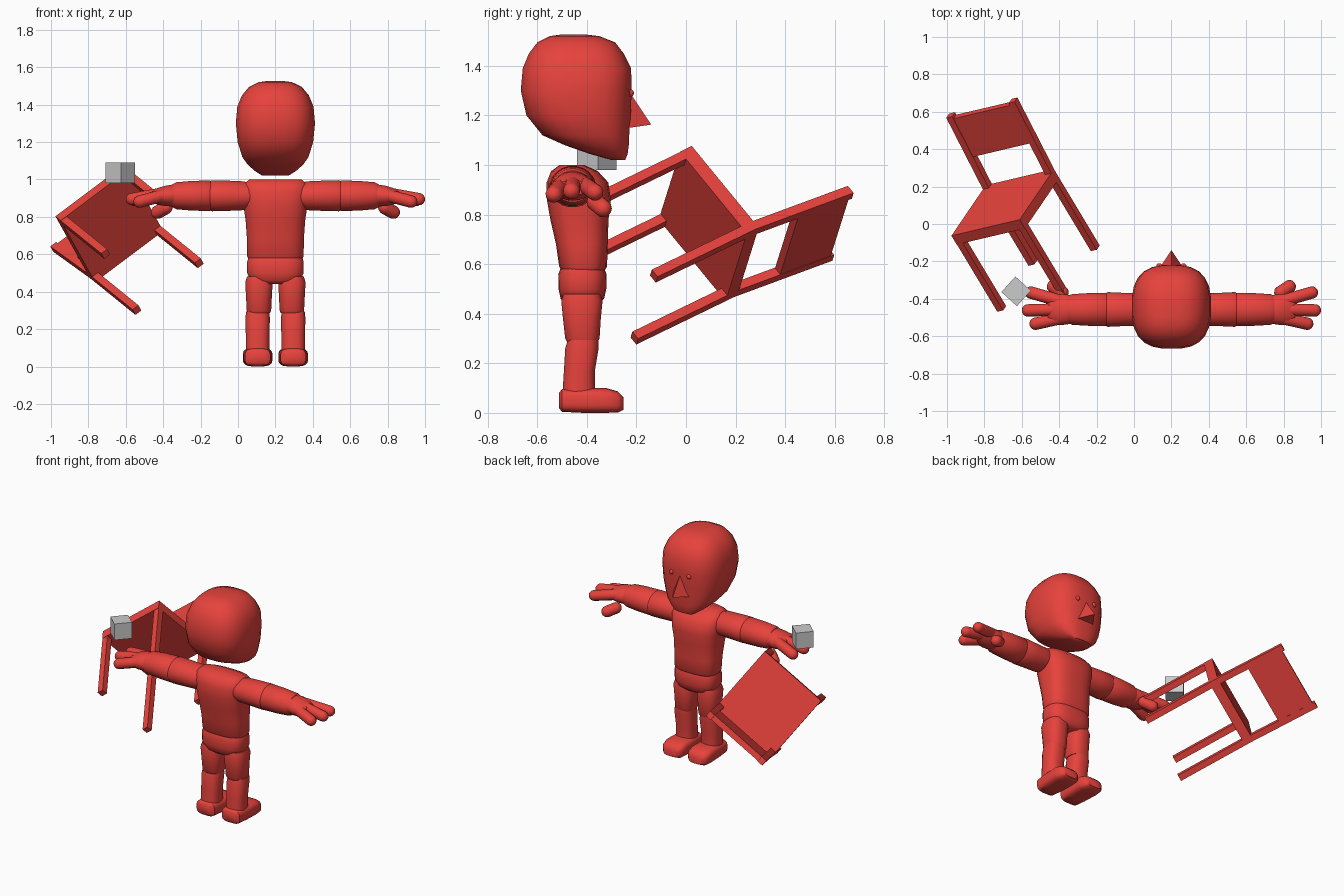
import bpy, bmesh, math
from mathutils import Matrix, Vector

if "Cube" in bpy.data.objects:
    bpy.data.objects.remove(bpy.data.objects["Cube"])

CX = 0.2  # the figure's plane of symmetry


def material(name, rgb):
    m = bpy.data.materials.new(name)
    m.diffuse_color = (*rgb, 1)
    m.use_nodes = True
    m.node_tree.nodes["Principled BSDF"].inputs["Base Color"].default_value = m.diffuse_color
    return m


RED = material("red", (0.8, 0.055, 0.045))
GREY = material("grey", (0.6, 0.6, 0.6))


def finish(name, bm, mat, smooth=True):
    bmesh.ops.recalc_face_normals(bm, faces=bm.faces[:])
    me = bpy.data.meshes.new(name)
    bm.to_mesh(me)
    bm.free()
    me.materials.append(mat)
    ob = bpy.data.objects.new(name, me)
    bpy.context.collection.objects.link(ob)
    if smooth:
        bpy.ops.object.select_all(action='DESELECT')
        bpy.context.view_layer.objects.active = ob
        ob.select_set(True)
        bpy.ops.object.shade_smooth_by_angle(angle=math.radians(50))
    return ob


def loft(name, sections, axis='z', power=2.0, sides=20, matrix=None):
    """Skin superellipse rings: (position, centre a, centre b, radius a, radius b)."""
    bm = bmesh.new()
    rings = []
    for t, ca, cb, ra, rb in sections:
        ring = []
        for i in range(sides):
            an = 2 * math.pi * (i + 0.5) / sides
            c, s = math.cos(an), math.sin(an)
            a = ca + ra * math.copysign(abs(c) ** (2 / power), c)
            b = cb + rb * math.copysign(abs(s) ** (2 / power), s)
            co = {'x': (t, a, b), 'y': (a, t, b), 'z': (a, b, t)}[axis]
            ring.append(bm.verts.new(co))
        rings.append(ring)
    for lo, hi in zip(rings, rings[1:]):
        for i in range(sides):
            j = (i + 1) % sides
            bm.faces.new((lo[i], lo[j], hi[j], hi[i]))
    bm.faces.new(rings[0])
    bm.faces.new(rings[-1])
    if matrix:
        bm.transform(matrix)
    return finish(name, bm, RED)


def capsule(name, p, q, r):
    """Round-ended finger from p to q, the ends lying r beyond them."""
    p, q = Vector(p), Vector(q)
    length = (q - p).length
    prof = []
    for k in range(6):
        a = math.pi / 2 * k / 5
        prof.append((-r * math.cos(a), max(r * math.sin(a), 0.004)))
    prof += [(length - t, w) for t, w in reversed(prof)]
    m = Matrix.Translation(p) @ (q - p).to_track_quat('Z', 'Y').to_matrix().to_4x4()
    loft(name, [(t, 0, 0, w, w) for t, w in prof], sides=12, matrix=m)


def prism(name, bottom, top, mat, matrix):
    """Six-sided block between two rectangles (cx, cy, z, half x, half y)."""
    bm = bmesh.new()
    vs = [[bm.verts.new((x + i * hx, y + j * hy, z)) for i, j in ((-1, -1), (1, -1), (1, 1), (-1, 1))]
          for x, y, z, hx, hy in (bottom, top)]
    bm.faces.new(vs[0])
    bm.faces.new(vs[1])
    for i in range(4):
        j = (i + 1) % 4
        bm.faces.new((vs[0][i], vs[0][j], vs[1][j], vs[1][i]))
    bm.transform(matrix)
    return finish(name, bm, mat, False)


# Head: (z, back y, front y, half width)
head = [(1.02, -0.30, -0.245, 0.07), (1.045, -0.39, -0.235, 0.11), (1.08, -0.49, -0.23, 0.15),
        (1.12, -0.58, -0.228, 0.178), (1.20, -0.645, -0.222, 0.203), (1.30, -0.668, -0.218, 0.213),
        (1.39, -0.66, -0.22, 0.205), (1.45, -0.635, -0.25, 0.18), (1.495, -0.60, -0.285, 0.142),
        (1.52, -0.55, -0.35, 0.09), (1.527, -0.50, -0.41, 0.04)]
loft("head", [(z, CX, (a + b) / 2, w, (b - a) / 2) for z, a, b, w in head], power=2.7, sides=24)

# Nose
bm = bmesh.new()
top, left, right, tip, base = [bm.verts.new(c) for c in (
    (CX, -0.225, 1.29), (CX - 0.06, -0.23, 1.15), (CX + 0.06, -0.23, 1.15),
    (CX, -0.14, 1.163), (CX, -0.26, 1.15))]
for f in ((top, left, tip), (top, tip, right), (left, base, right, tip),
          (top, base, left), (top, right, base)):
    bm.faces.new(f)
finish("nose", bm, RED, False)

# Torso and hips
torso = [(0.575, -0.415, 0.145, 0.088), (0.59, -0.415, 0.152, 0.097), (0.68, -0.42, 0.153, 0.105),
         (0.78, -0.43, 0.16, 0.118), (0.86, -0.432, 0.172, 0.13), (0.93, -0.438, 0.18, 0.125),
         (0.975, -0.45, 0.172, 0.095), (1.0, -0.46, 0.14, 0.05)]
loft("torso", [(z, CX, y, w, d) for z, y, w, d in torso], power=2.8, sides=24)
hips = [(0.44, 0.10, 0.065), (0.46, 0.135, 0.088), (0.50, 0.152, 0.097),
        (0.56, 0.152, 0.098), (0.58, 0.146, 0.09)]
loft("hips", [(z, CX, -0.418, w, d) for z, w, d in hips], power=2.8, sides=24)

for s, side in ((1, "right"), (-1, "left")):
    def X(d):
        return CX + s * d

    # Eye
    bm = bmesh.new()
    bmesh.ops.create_uvsphere(bm, u_segments=12, v_segments=8, radius=0.016,
                              matrix=Matrix.Translation((X(0.065), -0.226, 1.29)))
    finish(side + "_eye", bm, RED)

    # Leg
    thigh = [(0.285, -0.418, 0.06, 0.062), (0.30, -0.418, 0.066, 0.07), (0.38, -0.42, 0.07, 0.077),
             (0.45, -0.42, 0.074, 0.084), (0.48, -0.42, 0.065, 0.075)]
    loft(side + "_thigh", [(z, X(0.088), y, a, b) for z, y, a, b in thigh], power=2.5)
    shin = [(0.08, -0.432, 0.064, 0.067), (0.17, -0.43, 0.064, 0.063),
            (0.26, -0.42, 0.066, 0.068), (0.295, -0.415, 0.062, 0.062)]
    loft(side + "_shin", [(z, X(0.095), y, a, b) for z, y, a, b in shin], power=2.5)
    foot = [(-0.512, 0.05, 0.05, 0.032), (-0.50, 0.05, 0.068, 0.046), (-0.42, 0.05, 0.075, 0.05),
            (-0.32, 0.05, 0.08, 0.05), (-0.275, 0.044, 0.073, 0.043), (-0.252, 0.038, 0.052, 0.026)]
    loft(side + "_foot", [(y, X(0.095), z, a, b) for y, z, a, b in foot], 'y', 3.5)

    # Arm
    upper = [(0.10, 0.07, 0.06), (0.17, 0.088, 0.078), (0.26, 0.09, 0.082), (0.34, 0.094, 0.084),
             (0.355, 0.086, 0.076)]
    loft(side + "_upper_arm", [(X(d), -0.457, 0.913, a, b) for d, a, b in upper], 'x')
    fore = [(0.335, 0.08, 0.07), (0.35, 0.09, 0.083), (0.45, 0.088, 0.08), (0.53, 0.083, 0.073),
            (0.55, 0.075, 0.063)]
    loft(side + "_forearm", [(X(d), -0.457, 0.913, a, b) for d, a, b in fore], 'x')
    palm = [(0.51, 0.915, 0.065, 0.05), (0.54, 0.915, 0.078, 0.06), (0.59, 0.912, 0.085, 0.055),
            (0.63, 0.91, 0.08, 0.045), (0.66, 0.908, 0.065, 0.03)]
    loft(side + "_palm", [(X(d), -0.457, z, a, b) for d, z, a, b in palm], 'x')
    fingers = {"front_finger": ((0.60, -0.41, 0.92), (0.75, -0.367, 0.89), 0.034),
               "middle_finger": ((0.60, -0.457, 0.925), (0.766, -0.462, 0.895), 0.034),
               "back_finger": ((0.60, -0.505, 0.915), (0.725, -0.533, 0.882), 0.034),
               "thumb": ((0.585, -0.365, 0.85), (0.63, -0.335, 0.825), 0.036)}
    for n, (p, q, r) in fingers.items():
        capsule(side + "_" + n, (X(p[0]), *p[1:]), (X(q[0]), *q[1:]), r)

# Tilted chair: local x across, y towards the back, z up the legs
ax = Vector((0.785, 0.185, 0.589)).normalized()
az = Vector((-0.474, 0.79, 0.383))
az = (az - az.dot(ax) * ax).normalized()
ay = az.cross(ax)
chair = Matrix.Translation((-0.4575, -0.2925, 0.5775)) @ Matrix((ax, ay, az)).transposed().to_4x4()
T = 0.02
prism("seat", (0, 0, 0.455, 0.232, 0.232), (0, 0, 0.515, 0.232, 0.232), RED, chair)
for s, side in ((1, "right"), (-1, "left")):
    x = s * 0.212
    prism(side + "_front_leg", (x, -0.21, 0, T, T), (x, -0.21, 0.47, T, T), RED, chair)
    prism(side + "_back_leg", (x, 0.212, 0, T, T), (x, 0.212, 0.50, T, T), RED, chair)
    prism(side + "_back_post", (x, 0.212, 0.50, T, T), (x, 0.258, 0.965, T, T), RED, chair)
prism("backrest", (0, 0.233, 0.71, 0.2, 0.018), (0, 0.257, 0.95, 0.2, 0.018), RED, chair)

# Small cube above the hand
prism("cube", (0, 0, 0.98, 0.056, 0.056), (0, 0, 1.09, 0.056, 0.056), GREY,
      Matrix.Translation((-0.63, -0.36, 0)) @ Matrix.Rotation(math.radians(48), 4, 'Z'))
